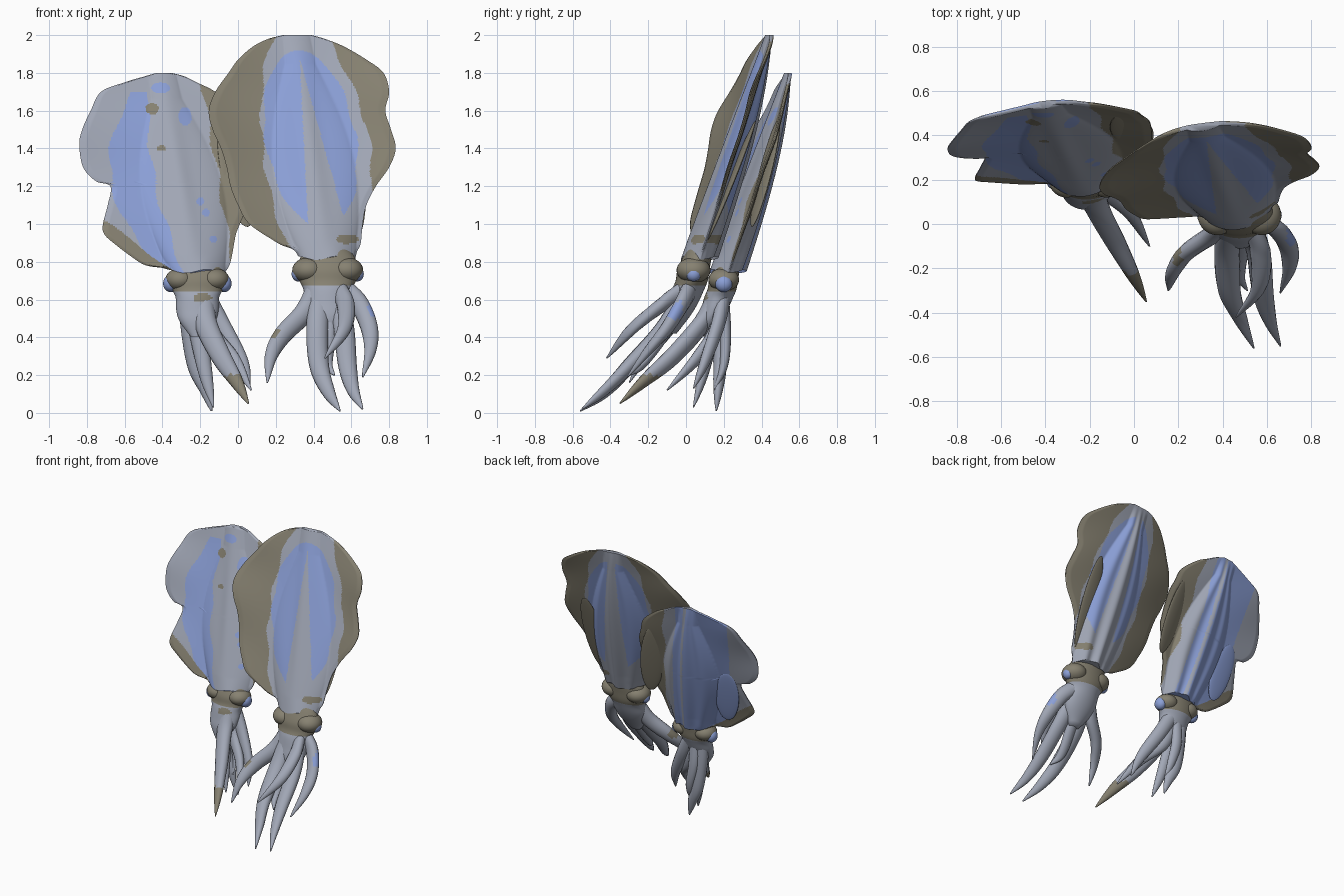
import bpy, bmesh, math
from mathutils import Vector

cube = bpy.data.objects.get("Cube")
if cube:
    bpy.data.objects.remove(cube, do_unlink=True)


def material(name, rgb):
    m = bpy.data.materials.new(name)
    m.use_nodes = True
    m.diffuse_color = (*rgb, 1)
    m.node_tree.nodes["Principled BSDF"].inputs["Base Color"].default_value = (*rgb, 1)
    return m


MATS = [material("pale grey", (0.36, 0.39, 0.47)),
        material("soft blue", (0.26, 0.35, 0.68)),
        material("olive brown", (0.24, 0.22, 0.165))]
GREY, BLUE, OLIVE = range(3)


def finish(name, bm, colour, angle=60):
    """Turn a bmesh into a smooth object; colour is an index or a rule on the face centre and normal."""
    bmesh.ops.recalc_face_normals(bm, faces=bm.faces)
    for f in bm.faces:
        f.material_index = colour(f.calc_center_median(), f.normal) if callable(colour) else colour
    mesh = bpy.data.meshes.new(name)
    bm.to_mesh(mesh)
    bm.free()
    for m in MATS:
        mesh.materials.append(m)
    ob = bpy.data.objects.new(name, mesh)
    bpy.context.collection.objects.link(ob)
    bpy.ops.object.select_all(action='DESELECT')
    ob.select_set(True)
    bpy.context.view_layer.objects.active = ob
    bpy.ops.object.shade_smooth_by_angle(angle=math.radians(angle))
    return ob


def loft(name, rings, colour, angle=60):
    bm = bmesh.new()
    rows = [[bm.verts.new(p) for p in ring] for ring in rings]
    n = len(rows[0])
    for a, b in zip(rows, rows[1:]):
        for i in range(n):
            bm.faces.new((a[i], a[(i + 1) % n], b[(i + 1) % n], b[i]))
    bm.faces.new(rows[0])
    bm.faces.new(rows[-1])
    finish(name, bm, colour, angle)


def ball(name, centre, size, colour, rot=(0, 0, 0)):
    bm = bmesh.new()
    bmesh.ops.create_uvsphere(bm, u_segments=28, v_segments=18, radius=1)
    ob = finish(name, bm, colour)
    ob.location, ob.scale, ob.rotation_euler = centre, size, rot


def spline(points, t):
    """Catmull-Rom position along a list of points, t from 0 to 1."""
    p = [Vector(q) for q in points]
    p = [2 * p[0] - p[1]] + p + [2 * p[-1] - p[-2]]
    s = t * (len(p) - 3)
    i = min(int(s), len(p) - 4)
    s -= i
    a, b, c, d = p[i:i + 4]
    return 0.5 * (2 * b + (c - a) * s + (2 * a - 5 * b + 4 * c - d) * s * s
                  + (3 * b - a - 3 * c + d) * s ** 3)


def lerp_table(table, z):
    for (z0, l0, r0), (z1, l1, r1) in zip(table, table[1:]):
        if z <= z1:
            k = (z - z0) / (z1 - z0)
            return l0 + (l1 - l0) * k, r0 + (r1 - r0) * k
    return table[-1][1:]


def spot(x, z, cx, cz, rx, rz):
    return ((x - cx) / rx) ** 2 + ((z - cz) / rz) ** 2 < 1


def tentacle(name, points, radius, colour=GREY):
    rings, steps = [], 30
    for j in range(steps + 1):
        t = j / steps
        c = spline(points, t)
        d = (spline(points, min(1, t + .02)) - spline(points, max(0, t - .02))).normalized()
        side = d.cross(Vector((0, 1, .3))).normalized()
        up = side.cross(d)
        r = radius * (1 - t ** 3) + .004
        rings.append([c + r * (math.cos(a) * side + .75 * math.sin(a) * up)
                      for a in (k * math.tau / 14 for k in range(14))])
    loft(name, rings, colour)


def mantle(name, base, tip, outline, tilt, curl, rule):
    """Body with thin side fins; the outline gives left and right edges by height."""
    base, tip = Vector(base), Vector(tip)
    edge = [tuple(spline(outline, i / 90)) for i in range(91)]
    rows, cols, rings = 150, 120, []
    for j in range(rows + 1):
        s = 1 - (1 - j / rows) ** 1.3
        axis = base.lerp(tip, s)
        lo, hi = lerp_table(edge, axis.z)
        swell = .15 + .1 * math.sin(math.pi * min(1, s * 1.15)) - .08 * s
        w = max(.02, min(swell, axis.x - lo, hi - axis.x))
        front, back = [], []
        for i in range(cols + 1):
            x = lo + (hi - lo) * i / cols
            dx = x - axis.x
            q = min(1, abs(dx) / w)
            bulge = (1 - q * q) ** .85
            groove = 1 + .13 * math.cos(3 * math.pi * q)
            ridge = .012 * math.exp(-(dx / .05) ** 2) * math.sin(math.pi * s)
            fin = max(0, abs(dx) - w)
            y = axis.y + tilt * dx + curl * dx * dx + .025 * fin * math.sin(13 * axis.z + 4 * dx)
            rim = .003 + .007 * min(1, i / 5, (cols - i) / 5)
            z = axis.z + .01 * math.sin(28 * dx) * max(0, 1 - 12 * s)
            front.append((x, y - rim - ridge - bulge * (.015 + .06 * (1 - s) ** 1.5), z))
            back.append((x, y + rim + bulge * groove * .09 * (1 - s ** 3), z))
        rings.append(front + back[::-1])

    def colour(c, n):
        s = (c.z - base.z) / (tip.z - base.z)
        return rule(c.x - base.lerp(tip, s).x, c.x, c.z, s, n.y > 0)
    loft(name, rings, colour, 70)


def head(prefix, x, y, z, k, eye, rule):
    """Head with a tapering crown, eye bulges and eyes."""
    profile = ((.12, .1, .06, .03), (.07, .14, .075, .02), (.0, .165, .085, 0),
               (-.06, .15, .085, -.01), (-.11, .128, .085, -.03), (-.18, .125, .078, -.055),
               (-.25, .105, .065, -.085), (-.34, .04, .03, -.12))
    rings = []
    for j in range(33):
        dz, rx, ry, dy = spline(profile, j / 32)
        rings.append([(x + k * rx * math.cos(a), y + k * (dy + ry * math.sin(a)), z + k * dz)
                      for a in (i * math.tau / 40 for i in range(40))])
    loft(prefix + " head", rings, rule)
    for side, label in ((1, "left"), (-1, "right")):
        ball(f"{prefix} {label} eye bulge", (x + side * .1 * k, y, z - .005),
             (.088 * k, .09 * k, .068 * k), OLIVE)
        ball(f"{prefix} {label} eye", (x + side * .157 * k, y, z - .025), (eye, eye * 1.15, eye * 1.15), BLUE)


# Large squid
def large_rule(dx, x, z, s, back):
    wave = .01 * math.sin(23 * z)
    if back:
        gap = .03 + .07 * max(0, 1.86 - z)
    else:
        gap = (.14 if dx > 0 else .085) * max(0, 1.88 - z)
    if spot(dx, z, 0, 1.45, .24 + wave, .47) and abs(dx) > gap:
        return BLUE
    left = -.1 - .16 * math.sin(math.pi * min(1, .1 + .9 * s)) ** .6 + wave
    right = -left if back else .16 + .15 * math.sin(math.pi * s) + wave
    return OLIVE if dx < left or dx > right or spot(x, z, .58, .92, .06, .025) else GREY


large_outline = [(.82, .32, .62), (.86, .29, .63), (.9, .21, .65), (1, .06, .66), (1.1, 0, .68),
                 (1.2, -.04, .73), (1.3, -.06, .8), (1.4, -.09, .835), (1.5, -.135, .81),
                 (1.6, -.155, .78), (1.7, -.12, .8), (1.8, -.05, .77), (1.87, .0, .68),
                 (1.94, .08, .56), (1.98, .16, .46), (2, .24, .39)]
mantle("large mantle", (.47, .06, .82), (.31, .445, 2), large_outline, .13, -.27, large_rule)
head("large", .475, .04, .76, 1, .034, lambda c, n: OLIVE if c.z > .68 else GREY)
ball("large left rear flap", (.61, .24, 1.23), (.07, .012, .34), OLIVE, (-.38, .05, .2))
for i, (r, pts, colour) in enumerate((
        (.052, [(.42, 0, .66), (.35, -.05, .53), (.235, -.13, .41), (.175, -.22, .3), (.155, -.3, .16)],
         lambda c, n: OLIVE if spot(c.x, c.z, .18, .43, .035, .03) else GREY),
        (.055, [(.44, 0, .65), (.42, -.12, .45), (.43, -.3, .25), (.48, -.43, .11), (.54, -.56, .01)], GREY),
        (.046, [(.53, 0, .66), (.57, -.13, .57), (.56, -.29, .44), (.46, -.42, .29)], GREY),
        (.052, [(.52, 0, .65), (.56, -.12, .45), (.58, -.3, .25), (.61, -.43, .12), (.66, -.55, .02)], GREY),
        (.048, [(.56, .02, .66), (.64, -.02, .58), (.695, -.1, .45), (.7, -.2, .33), (.66, -.31, .19)],
         lambda c, n: BLUE if c.z > .5 and c.x > .69 else GREY),
        (.04, [(.49, .02, .62), (.48, -.1, .44), (.47, -.22, .27), (.51, -.3, .2)], GREY))):
    tentacle(f"large tentacle {i + 1}", pts, r, colour)


# Small squid
def small_rule(dx, x, z, s, back):
    wave = .012 * math.sin(21 * z)
    if dx > .2 + wave or dx < -.12 and z < .66 - .8 * dx + wave:
        return OLIVE
    if back:
        return BLUE if -.3 < dx < .1 and abs(dx - .02) > .012 else GREY
    if spot(x, z, -.455, 1.61, .035, .03) or spot(x, z, -.405, 1.4, .025, .015):
        return OLIVE
    outer = -.12 - .25 * math.sin(math.pi * min(1, s + .05)) ** .8 + wave
    if z < 1.7 and outer < dx < -.07 - .07 * math.sin(math.pi * s) + wave:
        return BLUE
    spots = ((-.28, 1.57, .035, .05), (-.41, 1.72, .05, .03), (-.2, 1.12, .02, .02), (-.17, 1.06, .02, .02),
             (-.13, .92, .02, .02))
    return BLUE if any(spot(x, z, *p) for p in spots) else GREY


small_outline = [(.75, -.37, -.07), (.8, -.52, -.04), (.9, -.66, -.02), (.95, -.71, -.01), (1, -.715, .01),
                 (1.1, -.69, .05), (1.2, -.675, .08), (1.225, -.75, .08), (1.3, -.82, .08),
                 (1.42, -.84, .07), (1.5, -.825, .04), (1.6, -.78, 0), (1.7, -.725, -.12),
                 (1.75, -.6, -.22), (1.78, -.5, -.28), (1.8, -.43, -.35)]
mantle("small mantle", (-.22, .21, .75), (-.4, .545, 1.8), small_outline, .115, -.09, small_rule)
head("small", -.215, .2, .71, .9, .04,
     lambda c, n: OLIVE if c.z > .64 or n.y < 0 and spot(c.x, c.z, -.185, .61, .05, .025) else GREY)
ball("small left rear flap", (-.01, .42, 1.27), (.085, .015, .3), OLIVE, (-.3, -.1, .4))
ball("small right rear flap", (-.55, .29, 1.07), (.09, .012, .22), BLUE, (-.3, -.15, .2))
for i, (r, pts) in enumerate((
        (.05, [(-.26, .18, .62), (-.25, .18, .45), (-.22, .18, .25), (-.17, .17, .12), (-.14, .16, .01)]),
        (.045, [(-.25, .17, .62), (-.21, .14, .42), (-.17, .09, .2), (-.13, .04, .03)]),
        (.046, [(-.2, .18, .6), (-.14, .15, .42), (-.02, .05, .28), (.07, -.1, .12)]),
        (.046, [(-.17, .2, .62), (-.09, .17, .47), (.02, .1, .27), (.06, .04, .13)]),
        (.036, [(-.22, .2, .6), (-.21, .21, .42), (-.17, .2, .25), (-.15, .15, .12)]))):
    tentacle(f"small tentacle {i + 1}", pts, r)
tentacle("small front tentacle",
         [(-.19, .16, .62), (-.17, .08, .47), (-.09, -.07, .3), (-.01, -.22, .17), (.055, -.35, .05)],
         .058, lambda c, n: OLIVE if c.z < .2 else GREY)
